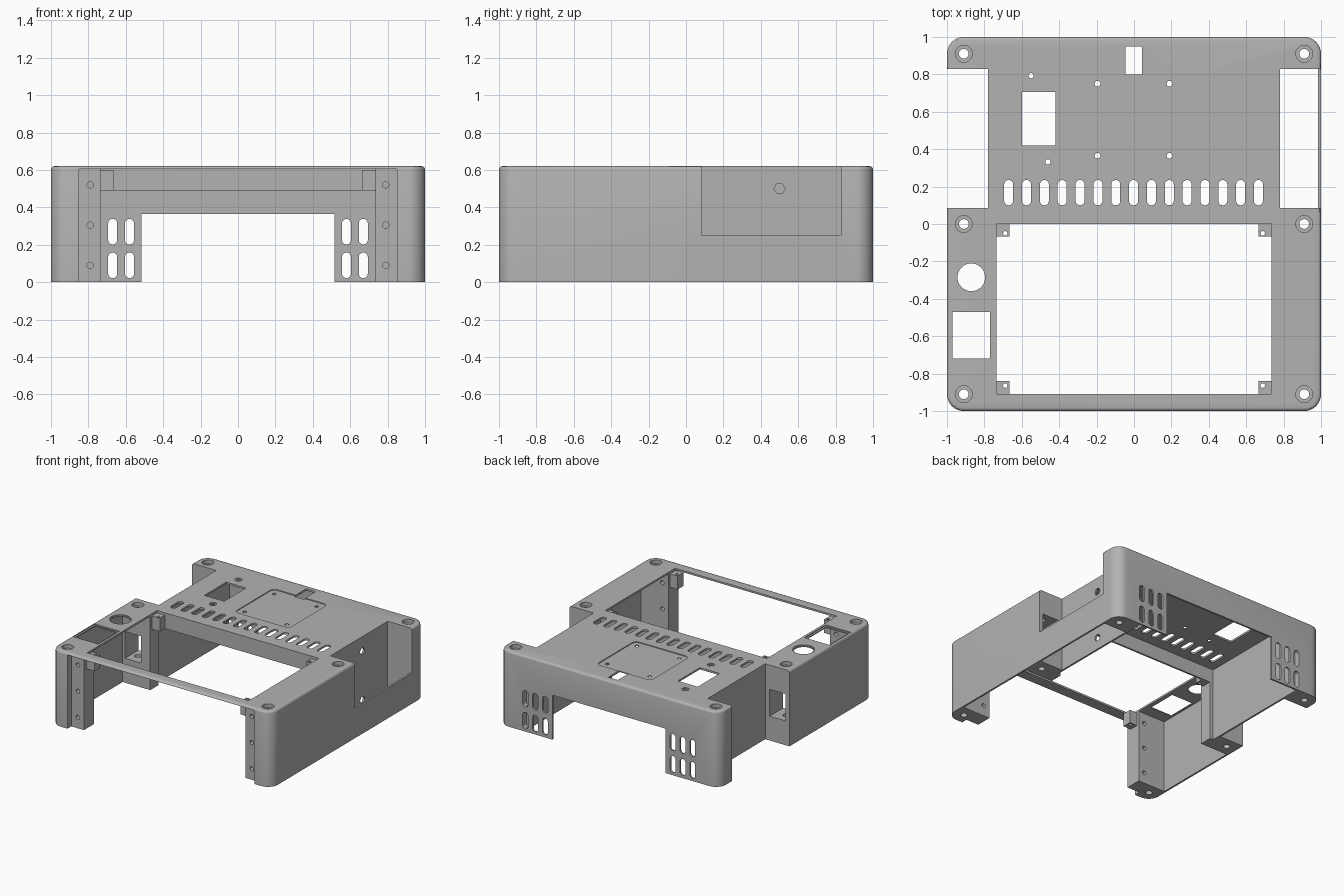
import bpy, bmesh, math
from mathutils import Matrix, Vector

start = bpy.data.objects.get("Cube")
if start:
    bpy.data.objects.remove(start, do_unlink=True)

H = 0.62          # overall height
T = 0.015         # wall thickness
ROOF = H - T      # underside of the top plate
LOW, HIGH = -0.1, 0.8

grey = bpy.data.materials.new("plastic_grey")
grey.use_nodes = True
grey.diffuse_color = (0.45, 0.45, 0.45, 1)
grey.node_tree.nodes["Principled BSDF"].inputs["Base Color"].default_value = (0.45, 0.45, 0.45, 1)


def add_object(name, bm, collection=None):
    bmesh.ops.recalc_face_normals(bm, faces=bm.faces)
    mesh = bpy.data.meshes.new(name)
    bm.to_mesh(mesh)
    bm.free()
    mesh.materials.append(grey)
    ob = bpy.data.objects.new(name, mesh)
    (collection or bpy.context.scene.collection).objects.link(ob)
    return ob


def box_bm(x, y, z, radius=0, axis=2, segments=6):
    """Box from three ranges, with edges along one axis optionally rounded."""
    bm = bmesh.new()
    bmesh.ops.create_cube(bm, size=1)
    for v in bm.verts:
        v.co = Vector([(r[0] + r[1]) / 2 + c * (r[1] - r[0]) for r, c in zip((x, y, z), v.co)])
    if radius:
        edges = [e for e in bm.edges
                 if abs((e.verts[0].co - e.verts[1].co).normalized()[axis]) > 0.9]
        bmesh.ops.bevel(bm, geom=edges, offset=radius, segments=segments,
                        affect='EDGES', profile=0.5)
    return bm


cutters = bpy.data.collections.new("cutters")
bpy.context.scene.collection.children.link(cutters)


def cut(x, y, z=(LOW, HIGH), radius=0, axis=2):
    add_object("cutter", box_bm(x, y, z, radius, axis), cutters).hide_render = True


def cut_both(x, y, z=(LOW, HIGH), radius=0, axis=2):
    cut(x, y, z, radius, axis)
    cut((-x[1], -x[0]), y, z, radius, axis)


def drill(center, r, length, axis='Z', sides=24):
    bm = bmesh.new()
    bmesh.ops.create_cone(bm, cap_ends=True, segments=sides, radius1=r, radius2=r, depth=length)
    turn = {'X': Matrix.Rotation(math.pi / 2, 4, 'Y'),
            'Y': Matrix.Rotation(math.pi / 2, 4, 'X'), 'Z': Matrix()}[axis]
    bm.transform(Matrix.Translation(center) @ turn)
    add_object("cutter", bm, cutters).hide_render = True


def carve(ob):
    """Subtract every current cutter, then discard the cutters."""
    mod = ob.modifiers.new("carve", 'BOOLEAN')
    mod.operation = 'DIFFERENCE'
    mod.solver = 'EXACT'
    mod.operand_type = 'COLLECTION'
    mod.collection = cutters
    bpy.context.view_layer.update()
    result = bpy.data.meshes.new_from_object(ob.evaluated_get(bpy.context.evaluated_depsgraph_get()))
    ob.modifiers.clear()
    ob.data = result
    result.materials.clear()
    result.materials.append(grey)
    for c in list(cutters.objects):
        bpy.data.objects.remove(c, do_unlink=True)


# Solid block with rounded corners and a softened top rim
bm = box_bm((-1, 1), (-1, 1), (0, H), 0.09, 2, 8)
rim = [e for e in bm.edges if all(v.co.z > H - 0.001 for v in e.verts)]
bmesh.ops.bevel(bm, geom=rim, offset=0.018, segments=3, affect='EDGES', profile=0.5)
case = add_object("case_body", bm)

# Side notches: open on the right, low outer wall kept on the left
cut((-1.1, -0.78), (0.085, 0.83))
cut((0.78, 1.1), (0.085, 0.83), (0.25, HIGH))
cut((0.78, 1 - T), (0.085, 0.83), (LOW, 0.3))

# Rear cavity and passage under the cross wall
cut((-0.765, 0.765), (T, 1 - T), (LOW, ROOF))
cut((-0.735, 0.735), (-0.05, 0.05), (LOW, 0.49))
carve(case)

# Screen opening, front opening and door recess
cut((-0.735, 0.735), (-0.91, 0))
cut((-0.735, 0.735), (-1.1, -0.85), (LOW, ROOF))
cut((-0.85, 0.85), (-1.1, -0.95), (LOW, ROOF))
# Side compartments and screw access windows
cut_both((0.7, 1 - T), (-0.82, -0.09), (LOW, ROOF))
cut_both((0.82, 0.965), (-0.15, 0.15), (0.2, 0.42))
# Rear wall opening
cut((-0.515, 0.515), (0.9, 1.1), (LOW, 0.365))
carve(case)

# Rear wall ventilation slots
for x in (0.58, 0.67, 0.76):
    for z in (0.09, 0.27):
        cut_both((x - 0.024, x + 0.024), (0.95, 1.05), (z - 0.068, z + 0.068), 0.0235, 1)

# Row of top ventilation slots
for i in range(15):
    x = -0.67 + i * 0.0954
    cut((x - 0.024, x + 0.024), (0.1, 0.235), (0.5, HIGH), 0.0235)

# Counterbored screw holes through the corner and middle columns
for side in (-1, 1):
    for y in (-0.91, 0, 0.91):
        drill((side * 0.91, y, 0.3), 0.026, 1)
        drill((side * 0.91, y, H), 0.045, 0.06)
    for z in (0.09, 0.305, 0.52):
        drill((side * 0.79, -0.9, z), 0.017, 0.3, 'Y', 16)
    for z in (0.1, 0.5):
        drill((side * 0.78, 0.5, z), 0.03, 0.1, 'X', 6)
carve(case)

# Round port and framed rectangular port
drill((-0.87, -0.285, H), 0.074, 0.1, sides=40)
drill((-0.87, -0.285, H), 0.082, 0.01, sides=40)
cut((-0.97, -0.77), (-0.72, -0.47), (0.55, HIGH))
cut((-0.984, -0.755), (-0.735, -0.46), (H - 0.007, HIGH))

# Socket window, its screw holes and the cable slot
cut((-0.6, -0.42), (0.42, 0.705), (0.5, HIGH))
for x, y in ((-0.55, 0.793), (-0.46, 0.332)):
    drill((x, y, H), 0.014, 0.1)
    drill((x, y, H), 0.028, 0.014)
cut((-0.045, 0.042), (0.8, 0.95), (0.5, HIGH))

# Shallow recessed mounting pad with four holes
cut((-0.25, 0.246), (0.31, 0.813), (H - 0.007, HIGH), 0.04)
for x in (-0.195, 0.19):
    for y in (0.365, 0.75):
        drill((x, y, H), 0.015, 0.1)
carve(case)
parts = [case]

# Screen mounting tabs in the corners of the opening
for side, hand in ((-1, "right"), (1, "left")):
    for y0, y1, yh, place in ((-0.066, 0.005, -0.05, "rear"), (-0.915, -0.84, -0.864, "front")):
        xs = sorted((side * 0.665, side * 0.74))
        tab = add_object(f"{place}_{hand}_tab", box_bm(xs, (y0, y1), (0.49, 0.6)))
        drill((side * 0.688, yh, 0.5), 0.012, 0.5, sides=16)
        carve(tab)
        parts.append(tab)

bpy.data.collections.remove(cutters)

# Smooth the rounded surfaces, keep edges sharp
bpy.ops.object.select_all(action='DESELECT')
for ob in parts:
    ob.select_set(True)
bpy.context.view_layer.objects.active = case
bpy.ops.object.shade_smooth_by_angle(angle=math.radians(30))
